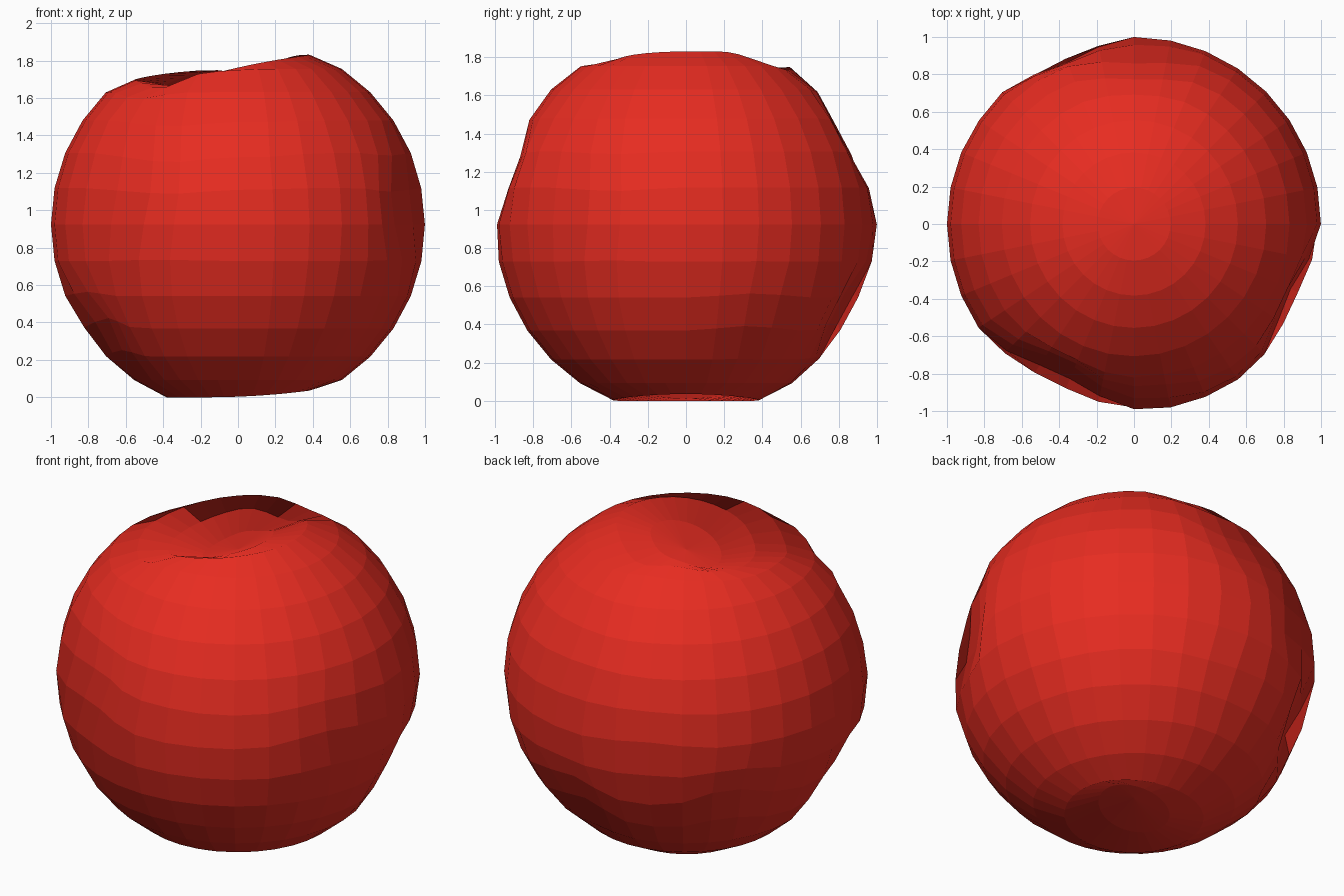
import bpy, bmesh
from math import radians, sin, cos
from mathutils import Vector

if "Cube" in bpy.data.objects:
    bpy.data.objects.remove(bpy.data.objects["Cube"])


def direction(az, lat):
    a, l = radians(az), radians(lat)
    return Vector((cos(l) * cos(a), cos(l) * sin(a), sin(l)))


def falloff(d, radius):
    t = max(0.0, 1 - d / radius)
    return t * t * (3 - 2 * t)


# Bruises in the skin: azimuth, latitude, radius in degrees, depth
BRUISES = [
    (-116, 13, 34, 0.16),
    (-82, 20, 21, 0.06),
    (-25, 6, 27, 0.11),
    (24, -26, 22, 0.06),
    (79, -28, 24, 0.09),
    (-157, -33, 24, 0.10),
    (141, -21, 24, 0.11),
    (113, 3, 24, 0.07),
    (89, 28, 26, 0.08),
]
# Hollows at the stem and base: centre x, y, radius, vertical push, side
HOLLOWS = [
    (-0.13, -0.02, 0.60, -0.29, 1),
    (-0.42, -0.38, 0.30, -0.06, 1),
    (0.07, 0.38, 0.28, -0.08, 1),
    (0.07, 0.0, 0.42, 0.22, -1),
]

# Apple body: a low-poly sphere
mesh = bpy.data.meshes.new("apple_body")
bm = bmesh.new()
bmesh.ops.create_uvsphere(bm, u_segments=32, v_segments=16, radius=1)
bm.to_mesh(mesh)
bm.free()

# Keep the even, faceted shading of the round form
normals = [None] * len(mesh.loops)
for poly in mesh.polygons:
    n = poly.normal.copy()
    for li in poly.loop_indices:
        normals[li] = n

# Push in bruises and hollows
for v in mesh.vertices:
    p = v.co.normalized()
    sink = sum(depth * falloff(p.angle(direction(az, lat)), radians(rad))
               for az, lat, rad, depth in BRUISES)
    q = p * (1 - sink)
    for x, y, rad, push, side in HOLLOWS:
        if p.z * side > 0.5:
            q.z += push * falloff((Vector((p.x, p.y)) - Vector((x, y))).length, rad)
    v.co = q

# Stand on the ground
low = min(v.co.z for v in mesh.vertices)
for v in mesh.vertices:
    v.co.z -= low

mesh.polygons.foreach_set("use_smooth", [True] * len(mesh.polygons))
mesh.update()
mesh.normals_split_custom_set(normals)

# Red skin
skin = bpy.data.materials.new("red_skin")
skin.diffuse_color = (0.8, 0.025, 0.015, 1)
skin.use_nodes = True
skin.node_tree.nodes["Principled BSDF"].inputs["Base Color"].default_value = skin.diffuse_color
mesh.materials.append(skin)

apple = bpy.data.objects.new("apple_body", mesh)
bpy.context.collection.objects.link(apple)
